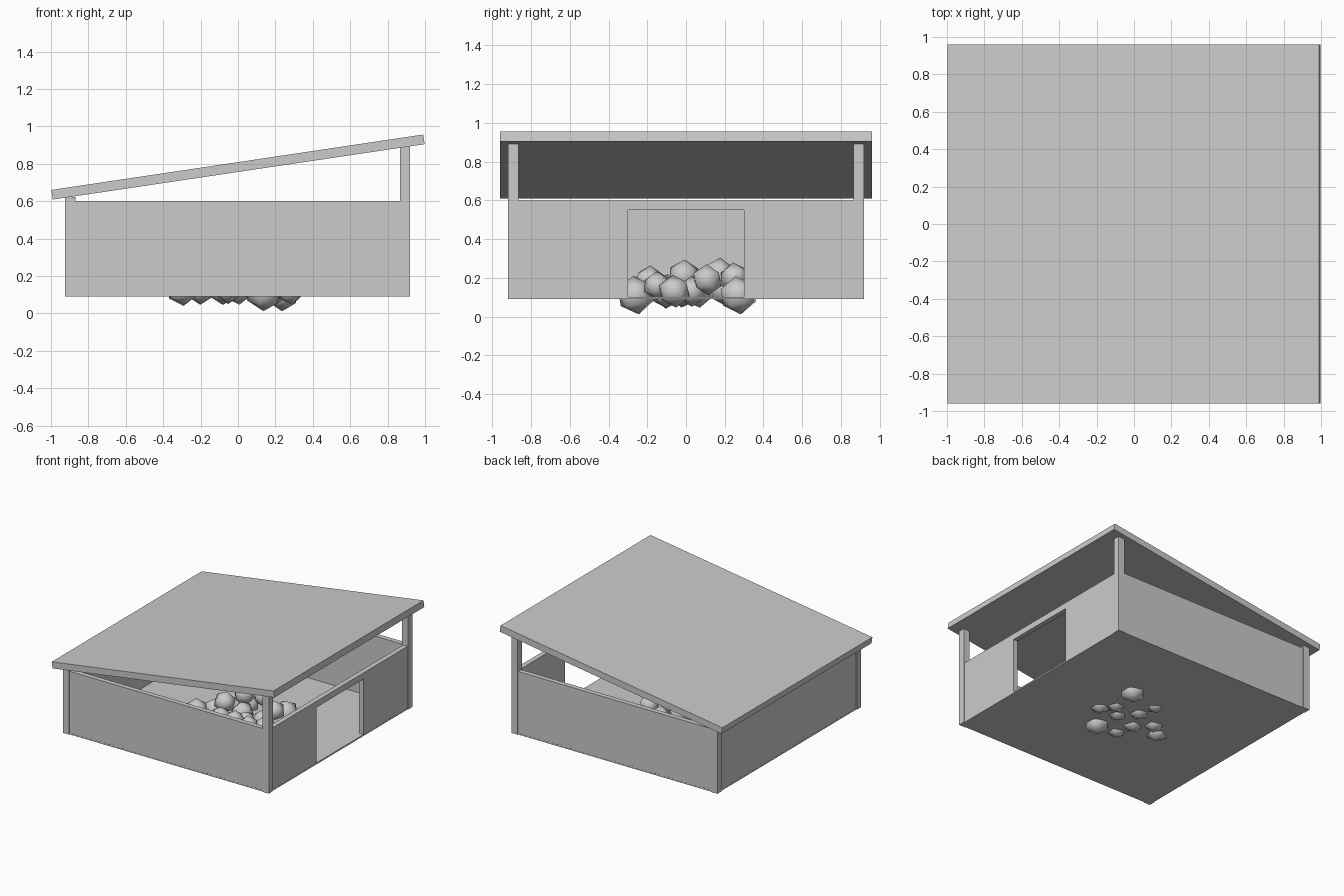
import bpy
import math
import random

if "Cube" in bpy.data.objects:
    bpy.data.objects.remove(bpy.data.objects["Cube"])

random.seed(4)


def box(name, x0, x1, y0, y1, z0, z1):
    """Axis-aligned box given by its limits."""
    bpy.ops.mesh.primitive_cube_add(
        size=1, location=((x0 + x1) / 2, (y0 + y1) / 2, (z0 + z1) / 2))
    ob = bpy.context.object
    ob.name = name
    ob.scale = (x1 - x0, y1 - y0, z1 - z0)
    bpy.ops.object.transform_apply(location=False, rotation=False, scale=True)
    return ob


L, R, W = -0.925, 0.92, 0.92      # outer limits: left, right, half depth
POST, WALL = 0.055, 0.04          # post width, wall thickness
BASE, TOP = 0.09, 0.60            # bottom and top of the walls
DOOR = 0.30                       # half width of the doorway
INSET = 0.006                     # walls sit just behind the post faces

# floor
box("floor", L + 0.005, R - 0.005, -W + 0.005, W - 0.005, BASE, BASE + 0.012)

# corner posts (short on the left, tall on the right) and the long walls
for side, label in ((-1, "front"), (1, "back")):
    ya, yb = sorted((side * W, side * (W - POST)))
    box(label + "_short_post", L, L + POST, ya, yb, BASE, 0.622)
    box(label + "_tall_post", R - POST, R, ya, yb, BASE, 0.892)
    ya, yb = sorted((side * (W - INSET), side * (W - INSET - WALL)))
    box(label + "_wall", L + POST, R - POST, ya, yb, BASE, TOP)

# left wall, and right wall with a doorway
yw = W - POST
box("left_wall", L + INSET, L + INSET + WALL, -yw, yw, BASE, TOP)
xr = R - INSET
box("right_wall_front", xr - WALL, xr, -yw, -DOOR, BASE, TOP)
box("right_wall_back", xr - WALL, xr, DOOR, yw, BASE, TOP)
box("door_lintel", xr - WALL, xr, -DOOR, DOOR, 0.55, TOP)

# sloping roof
roof = box("roof", -1.005, 1.005, -0.96, 0.96, -0.026, 0.026)
roof.location.z = 0.7825
roof.rotation_euler.y = -math.atan2(0.296, 1.988)

# pile of boulders: x, y, z, radius
rocks = [
    (0.24, 0.27, 0.11, 0.10), (0.14, -0.26, 0.11, 0.10),
    (0.28, -0.06, 0.13, 0.085), (0.20, 0.03, 0.13, 0.08),
    (0.11, -0.06, 0.13, 0.08), (0.0, 0.06, 0.13, 0.085),
    (-0.04, 0.20, 0.135, 0.08), (-0.08, -0.11, 0.13, 0.085),
    (-0.20, -0.01, 0.13, 0.085), (-0.05, -0.26, 0.13, 0.08),
    (-0.30, -0.10, 0.13, 0.09), (-0.11, -0.01, 0.21, 0.085),
    (0.06, 0.25, 0.20, 0.08), (-0.06, 0.17, 0.22, 0.085),
    (0.25, 0.11, 0.19, 0.08), (0.10, -0.19, 0.185, 0.08),
    (0.20, -0.15, 0.16, 0.075),
]
for i, (x, y, z, r) in enumerate(rocks):
    bpy.ops.mesh.primitive_ico_sphere_add(
        subdivisions=1, radius=r, location=(x, y, z),
        rotation=(random.uniform(-0.15, 0.15), random.uniform(-0.15, 0.15),
                  random.uniform(0, 6.28)))
    bpy.context.object.name = "boulder_%02d" % (i + 1)
    bpy.ops.object.shade_smooth()
